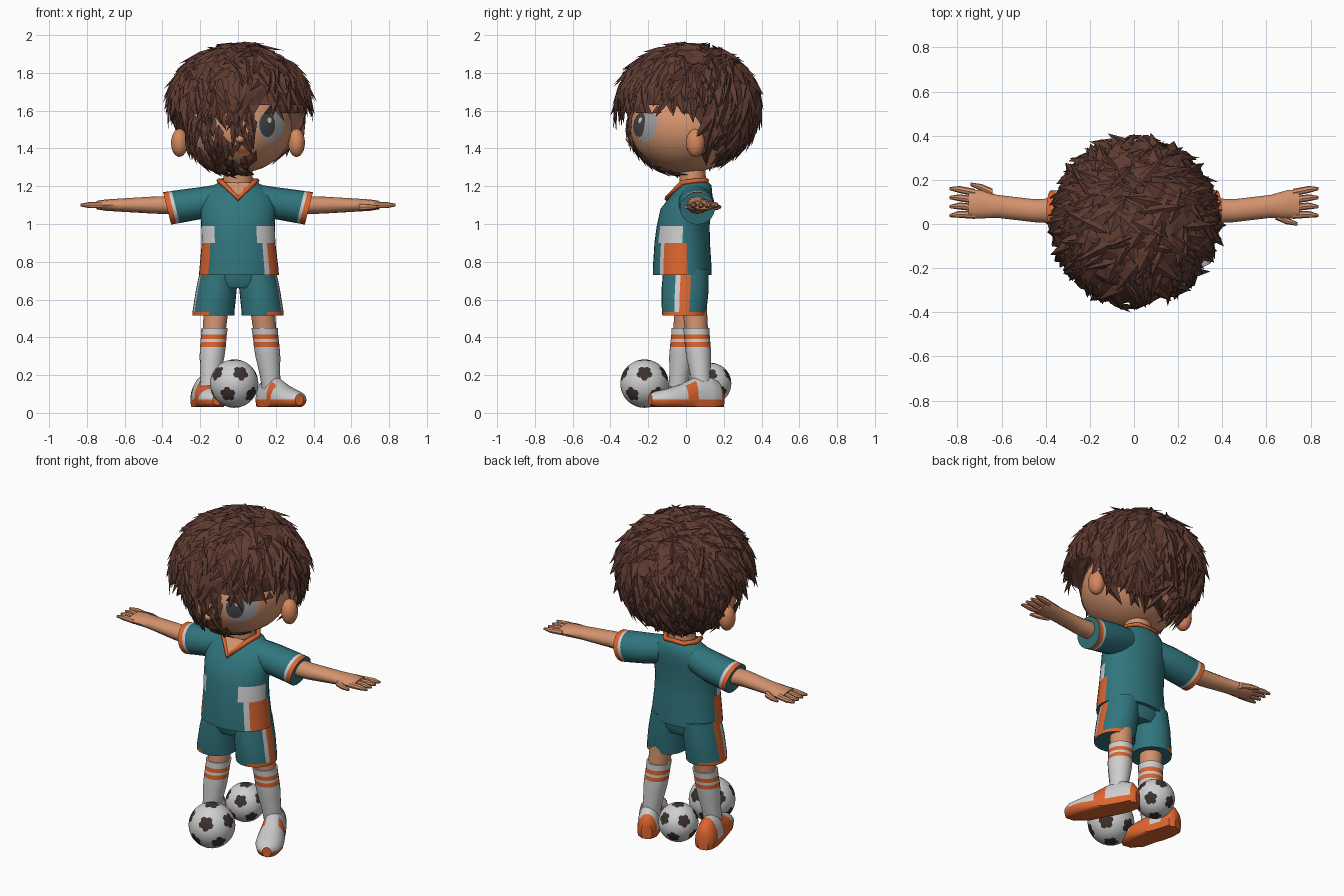
import bpy, bmesh, math, random
from mathutils import Vector as V

if "Cube" in bpy.data.objects:
    bpy.data.objects.remove(bpy.data.objects["Cube"])
random.seed(7)
COLOURS = [("hair_brown", (0.115, 0.045, 0.031)), ("skin", (0.66, 0.29, 0.155)),
           ("teal", (0.03, 0.18, 0.205)), ("orange", (0.72, 0.13, 0.028)),
           ("white", (0.62, 0.62, 0.62)), ("dark", (0.045, 0.032, 0.028)),
           ("eye_grey", (0.36, 0.36, 0.37)), ("ear_skin", (0.66, 0.24, 0.11)), ("iris_grey", (0.06, 0.055, 0.055))]
HAIR, SKIN, TEAL, ORANGE, WHITE, DARK, GREY, EAR, IRIS = range(9)
MATS = []
for mat_name, rgb in COLOURS:
    MATS.append(bpy.data.materials.new(mat_name))
    MATS[-1].diffuse_color = (*rgb, 1)
X, Y, Z = V((1, 0, 0)), V((0, 1, 0)), V((0, 0, 1))
SIDES = ((-1, "left"), (1, "right"))

def finish(name, bm, rule, smooth=True):
    """Turn a bmesh into an object; rule is a colour index or f(face centre)."""
    for f in bm.faces:
        f.material_index = rule(f.calc_center_median()) if callable(rule) else rule
    me = bpy.data.meshes.new(name)
    bm.to_mesh(me)
    bm.free()
    for m in MATS:
        me.materials.append(m)
    ob = bpy.data.objects.new(name, me)
    bpy.context.collection.objects.link(ob)
    if smooth:
        bpy.context.view_layer.objects.active = ob
        ob.select_set(True)
        bpy.ops.object.shade_smooth_by_angle(angle=math.radians(40))
        ob.select_set(False)
    return ob

def loft(name, rings, rule, e1=X, e2=Y, n=16, floor=-1):
    """Skin a tube over rings of (centre, radius along e1, radius along e2)."""
    bm = bmesh.new()
    loops = []
    for c, a, b in rings:
        pts = [V(c) + e1 * a * math.cos(2 * math.pi * i / n) + e2 * b * math.sin(2 * math.pi * i / n)
               for i in range(n)]
        loops.append([bm.verts.new((p.x, p.y, max(p.z, floor))) for p in pts])
    for lo, hi in zip(loops, loops[1:]):
        for i in range(n):
            j = (i + 1) % n
            bm.faces.new((lo[i], lo[j], hi[j], hi[i]))
    bm.faces.new(loops[0][::-1])
    bm.faces.new(loops[-1])
    bmesh.ops.recalc_face_normals(bm, faces=bm.faces)
    return finish(name, bm, rule)

def ellipsoid(name, c, r, rule, sub=3):
    bm = bmesh.new()
    for v in bmesh.ops.create_icosphere(bm, subdivisions=sub, radius=1)["verts"]:
        v.co = V(c) + V(a * b for a, b in zip(v.co, r))
    return finish(name, bm, rule)

# Head, neck, ears and nose
HC, HR = V((0, 0, 1.51)), V((0.285, 0.295, 0.24))
ellipsoid("head", HC, HR, SKIN, 4)
loft("neck", [((0, 0.04, 1.18), 0.08, 0.07), ((0, 0.03, 1.32), 0.075, 0.07)], SKIN)
for s, side in SIDES:
    ellipsoid(side + "_ear", (s * 0.31, 0.05, 1.43), (0.045, 0.05, 0.075), EAR)
ellipsoid("nose", (0.01, -0.295, 1.45), (0.025, 0.025, 0.022), SKIN, 2)

def face_plate(name, cx, cz, rx, rz, colour, lift):
    """Thin oval following the front of the head."""
    bm = bmesh.new()
    def on(q, a):
        x, z = cx + rx * q * math.cos(a * math.pi / 10), cz + rz * q * math.sin(a * math.pi / 10)
        k = 1 - (x / HR.x) ** 2 - ((z - HC.z) / HR.z) ** 2
        return bm.verts.new((x, -HR.y * math.sqrt(max(k, 0)) - lift, z))
    mid = on(0, 0)
    inner, outer = [[on(q, a) for a in range(20)] for q in (0.5, 1)]
    for i in range(20):
        j = (i + 1) % 20
        bm.faces.new((mid, inner[i], inner[j]))
        bm.faces.new((inner[i], outer[i], outer[j], inner[j]))
    finish(name, bm, colour)

for s, side in SIDES:
    face_plate(side + "_eye", s * 0.175, 1.52, 0.07, 0.085, GREY, 0.004)
    face_plate(side + "_iris", s * 0.155, 1.525, 0.042, 0.065, IRIS, 0.007)
    face_plate(side + "_eye_glint", s * 0.155 + 0.012, 1.55, 0.011, 0.015, WHITE, 0.0095)
face_plate("mouth", 0.02, 1.385, 0.05, 0.012, ORANGE, 0.004)

# Hair: a rough cap, open over the face
CC, CR = V((0.005, 0.01, 1.63)), V((0.365, 0.375, 0.315))

def hair_point(d):
    r = V((CR.x, CR.y, CR.z if d.z > 0 else 0.335))
    p = CC + V(a * b for a, b in zip(d, r))
    return p, V(a / b for a, b in zip(d, r)).normalized()

bm = bmesh.new()
for v in bmesh.ops.create_icosphere(bm, subdivisions=4, radius=1)["verts"]:
    v.co = CC + (hair_point(v.co.normalized())[0] - CC) * random.uniform(0.95, 1.02)
hole = [f for f in bm.faces if f.calc_center_median().y < 0.07
        and f.calc_center_median().z < random.uniform(1.57, 1.64)]
bmesh.ops.delete(bm, geom=hole, context="FACES")
finish("hair_cap", bm, HAIR, False)

def lock(bm, p, nrm, flow, length, width, lift):
    """Folded pointed blade of hair."""
    t = (flow - nrm * flow.dot(nrm)).normalized()
    b = nrm.cross(t)
    q = [bm.verts.new(c) for c in (p - t * length * 0.4, p + b * width, p + t * length * 0.6 + nrm * lift,
                                   p - b * width, p + nrm * (0.012 + lift * 0.5))]
    for i in range(4):
        bm.faces.new((q[i], q[(i + 1) % 4], q[4]))

def rand_dir():
    return V(random.gauss(0, 1) for _ in range(3)).normalized()

bm = bmesh.new()
count = 0
while count < 420:
    p, nrm = hair_point(rand_dir())
    if (p.y < 0.1 and p.z < (1.66 if p.x > 0.06 else 1.6)) or p.z < 1.34:
        continue
    flow = V((random.uniform(-0.8, 0.8), random.uniform(-0.7, 0.2), -1))
    lock(bm, p, nrm, flow, random.uniform(0.13, 0.24), random.uniform(0.02, 0.05), random.uniform(0, 0.024))
    count += 1
finish("hair_locks", bm, HAIR, False)

# Locks falling across one side of the face
bm = bmesh.new()
count = 0
while count < 90:
    d = rand_dir()
    p, nrm = HC + V(a * b * 1.03 for a, b in zip(d, HR)), d
    if p.y > -0.05 or p.z > 1.61 or not -0.27 < p.x < 0.075 or (p.x > -0.04 and 1.35 < p.z < 1.45):
        continue
    lock(bm, p, nrm, V((random.uniform(-0.5, 0.5), 0, -1)), random.uniform(0.1, 0.17),
         random.uniform(0.02, 0.04), 0.005)
    count += 1
finish("face_locks", bm, HAIR, False)

# Shirt body with coloured side panels
def shirt_rule(c):
    if abs(c.x) > 0.1 and c.z < 1.0:
        if c.z < 0.9 and -0.12 < c.y < 0.01:
            return ORANGE
        if (-0.14 if c.x > 0 else -0.125) < c.y < (0.01 if c.z < 0.9 else -0.02):
            return WHITE
    return TEAL

loft("shirt", [((0.005, -0.02, 0.73), 0.212, 0.155), ((0.005, -0.02, 0.775), 0.208, 0.155),
               ((0.003, -0.02, 0.9), 0.195, 0.147), ((0, -0.015, 0.99), 0.195, 0.14),
               ((0, 0, 1.08), 0.2, 0.135), ((0, 0.03, 1.15), 0.19, 0.11),
               ((0, 0.05, 1.205), 0.13, 0.085), ((0, 0.05, 1.225), 0.09, 0.065)], shirt_rule, n=36)

# V collar and the skin inside it
cu = bpy.data.curves.new("collar", "CURVE")
cu.dimensions, cu.bevel_depth, cu.bevel_resolution = "3D", 0.014, 1
half = [(0.0, -0.1, 1.135), (0.085, -0.02, 1.22), (0.1, 0.05, 1.228), (0.06, 0.11, 1.23)]
pts = half + [(-x, y, z) for x, y, z in half[:0:-1]]
sp = cu.splines.new("POLY")
sp.points.add(len(pts) - 1)
for q, p in zip(sp.points, pts):
    q.co = (*p, 1)
sp.use_cyclic_u = True
cu.materials.append(MATS[ORANGE])
bpy.context.collection.objects.link(bpy.data.objects.new("collar", cu))
bm = bmesh.new()
bm.faces.new([bm.verts.new(p) for p in ((0, -0.1, 1.14), (0.08, -0.03, 1.22), (-0.08, -0.03, 1.22))])
finish("collar_opening", bm, SKIN)

# Sleeves with slanted cuffs, arms and fingers
def sleeve_rule(c):
    x = abs(c.x) - (c.z - 1.09) * 0.25
    return TEAL if x < 0.335 or x > 0.375 else WHITE if x < 0.352 else ORANGE

for s, side in SIDES:
    ob = loft(side + "_sleeve", [((s * x, y, z), a, b) for x, y, z, a, b in (
        (0.1, 0.045, 1.13, 0.08, 0.08), (0.2, 0.055, 1.11, 0.095, 0.085), (0.33, 0.06, 1.09, 0.092, 0.085),
        (0.348, 0.06, 1.087, 0.092, 0.085), (0.377, 0.06, 1.083, 0.093, 0.086))], sleeve_rule, Y, Z, 20)
    for v in ob.data.vertices:
        if abs(v.co.x) > 0.3:
            v.co.x += s * (v.co.z - 1.09) * 0.25
    for f in ob.data.polygons:
        f.material_index = sleeve_rule(f.center)
    loft(side + "_arm", [((s * x, y, 1.1), a, b) for x, y, a, b in (
        (0.3, 0.06, 0.06, 0.05), (0.45, 0.06, 0.052, 0.045), (0.62, 0.08, 0.052, 0.035),
        (0.7, 0.09, 0.065, 0.03), (0.75, 0.09, 0.065, 0.022))], SKIN, Y, Z, 12)
    for k in range(4):
        y = 0.04 + k * 0.034
        loft(f"{side}_finger_{k + 1}", [((s * x, y * f - g, 1.1), r, r) for x, f, g, r in (
            (0.72, 1, 0, 0.017), (0.79, 1.1, 0, 0.016), (0.835, 1.2, 0.01, 0.007))], SKIN, Y, Z, 8)
    t = 0.08 if s > 0 else 0.1
    loft(side + "_thumb", [((s * x, t - s * dy, 1.09), r, r) for x, dy, r in (
        (0.64, 0.04, 0.02), (0.69, 0.065, 0.016), (0.74, 0.08, 0.008))], SKIN, Y, Z, 8)

# Shorts with side stripe and hem
def shorts_rule(c):
    y = c.y + 0.01 - (c.z - 0.515) * 0.04
    if abs(c.x) < 0.16 or c.z > 0.755:
        return TEAL
    return ORANGE if abs(y) < 0.03 or c.z < 0.53 else WHITE if -0.052 < y < 0 else TEAL

loft("shorts_waist", [((0, -0.005, 0.66), 0.15, 0.1), ((0, -0.005, 0.7), 0.19, 0.12),
                      ((0, -0.005, 0.78), 0.19, 0.12)], TEAL, n=24)
for s, side in SIDES:
    loft(side + "_shorts_leg", [((s * 0.13, -0.01, 0.515), 0.112, 0.115), ((s * 0.13, -0.01, 0.535), 0.111, 0.118),
                                ((s * 0.115, -0.005, 0.65), 0.108, 0.125), ((s * 0.1, 0, 0.76), 0.1, 0.12)],
         shorts_rule, n=28)

# Legs, socks and shoes: top of leg, ankle, heel, toe
FEET = (("left", V((-0.12, 0.0, 0)), V((-0.15, -0.04, 0)), V((-0.205, 0.13, 0)), V((-0.11, -0.22, 0))),
        ("right", V((0.135, 0.05, 0)), V((0.175, 0.08, 0)), V((0.13, 0.19, 0)), V((0.325, -0.19, 0))))
for side, top, low, heel, toe in FEET:
    def leg_point(z):
        return low.lerp(top, (z - 0.15) / 0.35) + Z * z
    loft(side + "_leg", [(leg_point(0.4), 0.06, 0.06), (leg_point(0.58), 0.066, 0.066)], SKIN)
    loft(side + "_sock", [(leg_point(z), r, r) for z, r in (
        (0.1, 0.05), (0.2, 0.054), (0.3, 0.066), (0.35, 0.068), (0.375, 0.068),
        (0.39, 0.068), (0.415, 0.068), (0.45, 0.07))],
        lambda c: ORANGE if 0.35 < c.z < 0.375 or 0.39 < c.z < 0.415 else WHITE)
    d = (toe - heel).normalized()
    across = d.cross(Z)
    def shoe_rule(c):
        t = (c - heel).dot(d)
        return ORANGE if c.z < 0.075 or t < 0.05 or (0.15 < t < 0.24 and c.z < 0.15) else WHITE
    loft(side + "_shoe", [(heel.lerp(toe, t) + Z * 0.07, w, h) for t, w, h in (
        (0, 0.03, 0.06), (0.06, 0.055, 0.1), (0.2, 0.062, 0.125), (0.4, 0.066, 0.115), (0.55, 0.074, 0.085),
        (0.75, 0.078, 0.06), (0.92, 0.06, 0.045), (1, 0.025, 0.03))], shoe_rule, across, Z, 18, 0.03)

# Footballs with dark patches
bm = bmesh.new()
bmesh.ops.create_icosphere(bm, subdivisions=1, radius=1)
spots = [v.co.normalized() for v in bm.verts]
bm.free()
for name, c, r in (("front_ball", V((-0.02, -0.22, 0.155)), 0.128), ("rear_ball", V((-0.04, 0.13, 0.155)), 0.11)):
    ellipsoid(name, c, (r, r, r),
              lambda p: DARK if max((p - c).normalized().dot(q) for q in spots) > 0.955 else WHITE, 4)

for m in bpy.data.materials:
    if m.users and not m.is_grease_pencil:
        m.use_nodes = True
        m.node_tree.nodes["Principled BSDF"].inputs["Base Color"].default_value = m.diffuse_color
